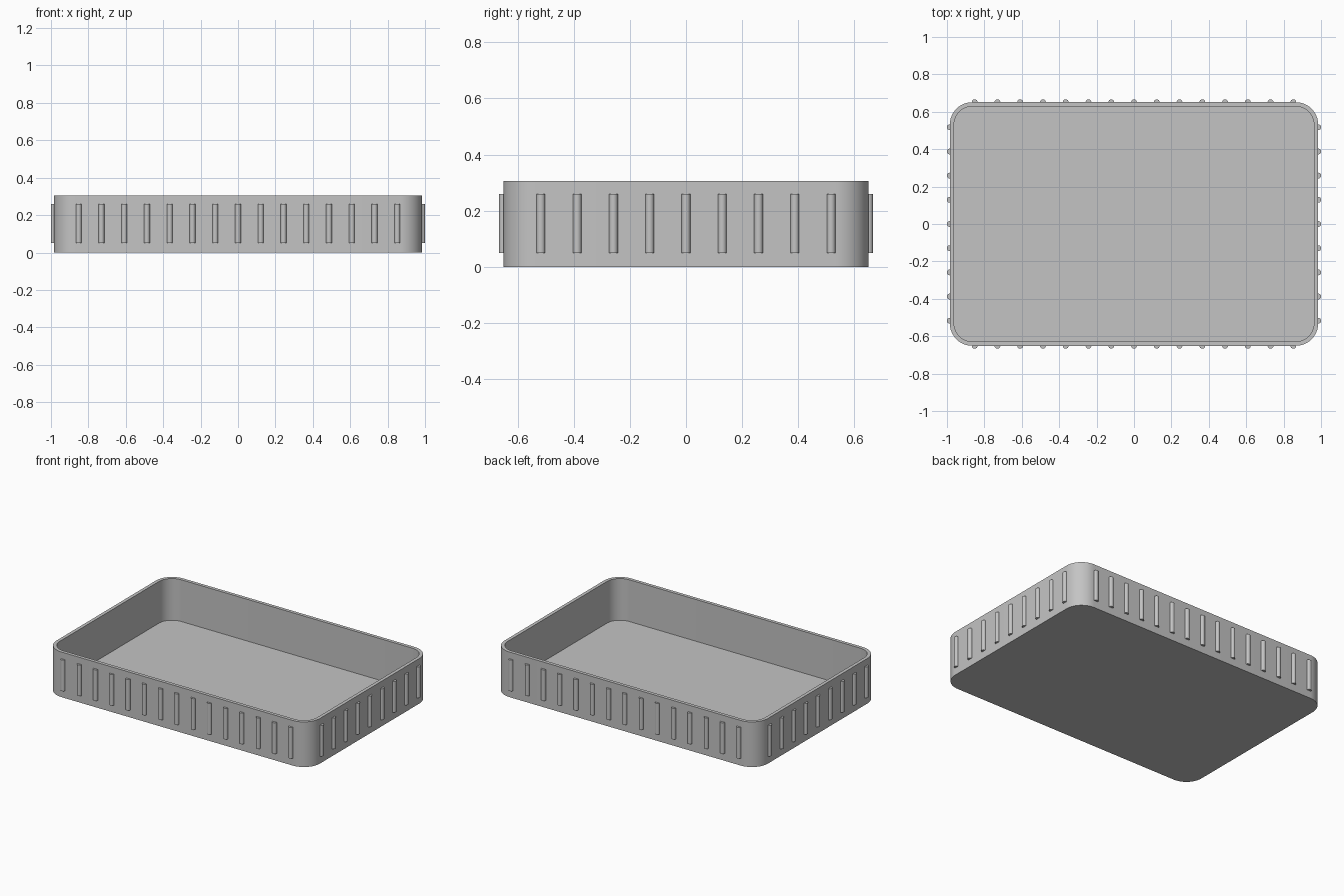
import bpy, bmesh, math

old = bpy.data.objects.get("Cube")
if old:
    bpy.data.objects.remove(old, do_unlink=True)

HALF_X, HALF_Y, HEIGHT = 0.985, 0.651, 0.305
CORNER, WALL, FLOOR = 0.12, 0.023, 0.023
RIB_R, RIB_LOW, RIB_HIGH = 0.0155, 0.05, 0.26
STEPS = 12

grey = bpy.data.materials.new("light_grey")
grey.use_nodes = True
colour = (0.55, 0.55, 0.55, 1)
grey.diffuse_color = colour
grey.node_tree.nodes["Principled BSDF"].inputs["Base Color"].default_value = colour


def finish(bm, name):
    bmesh.ops.recalc_face_normals(bm, faces=bm.faces)
    mesh = bpy.data.meshes.new(name)
    bm.to_mesh(mesh)
    bm.free()
    mesh.materials.append(grey)
    obj = bpy.data.objects.new(name, mesh)
    bpy.context.collection.objects.link(obj)
    bpy.ops.object.select_all(action="DESELECT")
    obj.select_set(True)
    bpy.context.view_layer.objects.active = obj
    bpy.ops.object.shade_smooth_by_angle(angle=math.radians(30))
    return obj


def rounded_ring(bm, inset, z):
    """Loop of vertices around a rounded rectangle."""
    r = CORNER - inset
    ring = []
    for q, (sx, sy) in enumerate([(1, 1), (-1, 1), (-1, -1), (1, -1)]):
        for i in range(STEPS + 1):
            a = (q + i / STEPS) * math.pi / 2
            ring.append(bm.verts.new((sx * (HALF_X - CORNER) + r * math.cos(a),
                                      sy * (HALF_Y - CORNER) + r * math.sin(a), z)))
    return ring


# Tray: outer wall, rim, inner wall, closed by the underside and the floor
bm = bmesh.new()
rings = [rounded_ring(bm, inset, z) for inset, z in
         [(0, 0), (0, HEIGHT), (WALL, HEIGHT), (WALL, FLOOR)]]
for low, high in zip(rings, rings[1:]):
    for i in range(len(low)):
        j = (i + 1) % len(low)
        bm.faces.new((low[i], low[j], high[j], high[i]))
bm.faces.new(rings[0])
bm.faces.new(rings[-1])
finish(bm, "tray")


# Grip ribs: rows of upright rods half sunk into each wall
def rib_row(name, count, spacing, place):
    bm = bmesh.new()
    for i in range(count):
        x, y = place((i - (count - 1) / 2) * spacing)
        rod = bmesh.ops.create_cone(bm, cap_ends=True, segments=24, radius1=RIB_R,
                                    radius2=RIB_R, depth=RIB_HIGH - RIB_LOW)
        bmesh.ops.translate(bm, verts=rod["verts"], vec=(x, y, (RIB_LOW + RIB_HIGH) / 2))
    finish(bm, name)


for side, label in [(-1, "front"), (1, "back")]:
    rib_row(label + "_ribs", 15, 0.1217, lambda t: (t, side * HALF_Y))
for side, label in [(-1, "right"), (1, "left")]:
    rib_row(label + "_ribs", 9, 0.1293, lambda t: (side * HALF_X, t))
